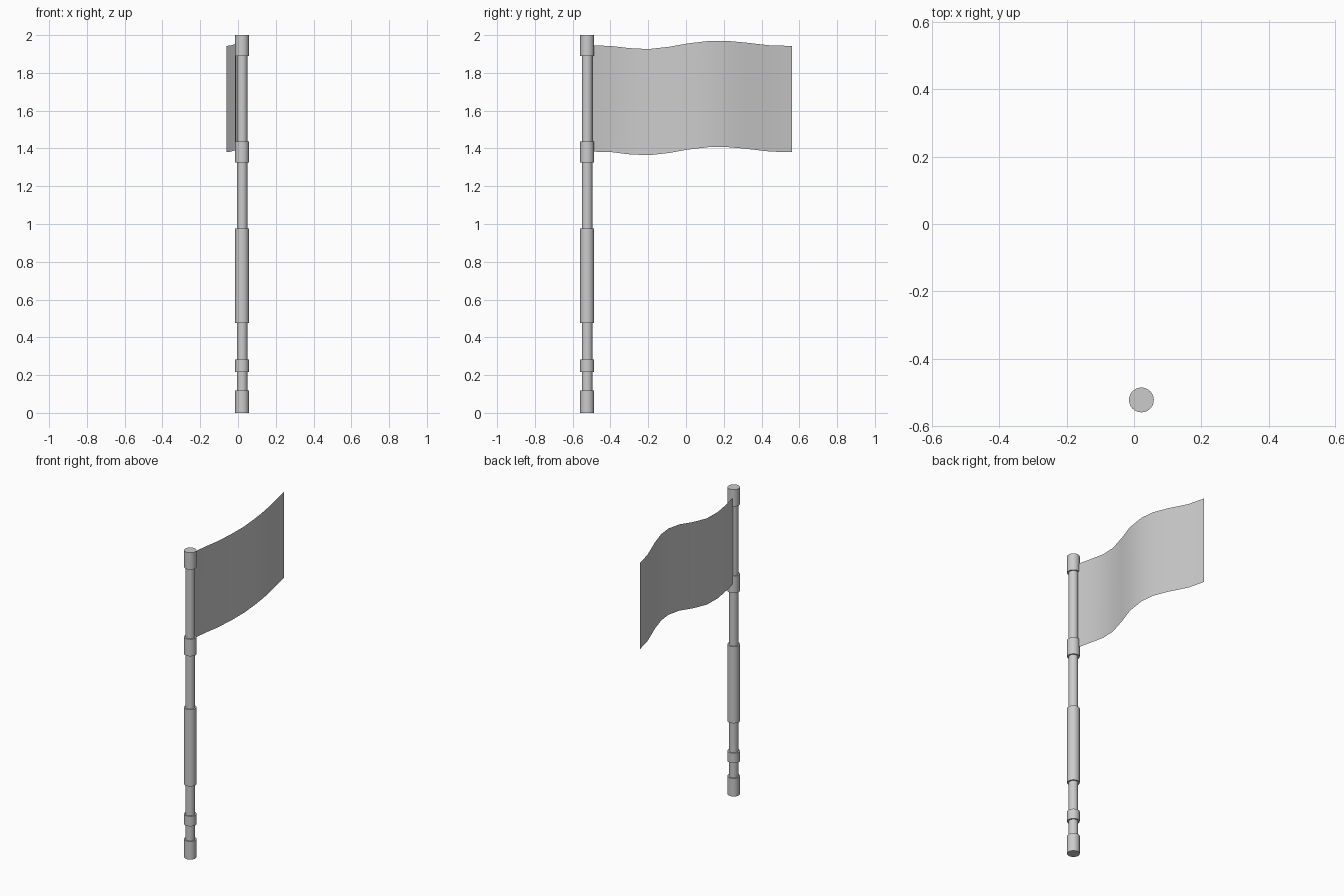
import bpy, bmesh, math

if "Cube" in bpy.data.objects:
    bpy.data.objects.remove(bpy.data.objects["Cube"])

PX, PY = 0.022, -0.523      # pole axis
R_THIN, R_THICK = 0.028, 0.037
SIDES = 24


def finish(name, bm, angle):
    mesh = bpy.data.meshes.new(name)
    bm.to_mesh(mesh)
    bm.free()
    ob = bpy.data.objects.new(name, mesh)
    bpy.context.collection.objects.link(ob)
    bpy.ops.object.select_all(action='DESELECT')
    ob.select_set(True)
    bpy.context.view_layer.objects.active = ob
    bpy.ops.object.shade_smooth_by_angle(angle=math.radians(angle))
    return ob


# Pole: stepped profile turned around its axis, thick collars on a thin shaft
collars = [(0, 0.118), (0.217, 0.282), (0.477, 0.977), (1.325, 1.436), (1.89, 2.0)]
profile = [(0, 0)]
for i, (lo, hi) in enumerate(collars):
    if i > 0:
        profile.append((R_THIN, lo))
    profile += [(R_THICK, lo), (R_THICK, hi)]
    if i < len(collars) - 1:
        profile.append((R_THIN, hi))
profile.append((0, 2.0))

bm = bmesh.new()
verts = [bm.verts.new((PX + r, PY, z)) for r, z in profile]
edges = [bm.edges.new(pair) for pair in zip(verts, verts[1:])]
bmesh.ops.spin(bm, geom=verts + edges, cent=(PX, PY, 0), axis=(0, 0, 1),
               angle=2 * math.pi, steps=SIDES)
bmesh.ops.remove_doubles(bm, verts=bm.verts, dist=1e-4)
bmesh.ops.recalc_face_normals(bm, faces=bm.faces)
finish("pole", bm, 30)

# Flag: single waving sheet, (x, y, top z) along its upper edge
FLAG_HEIGHT = 0.562
wave = [(0.008, -0.497, 1.945), (-0.012, -0.40, 1.943), (-0.017, -0.30, 1.931),
        (-0.008, -0.20, 1.926), (0.016, -0.09, 1.938), (0.039, 0.01, 1.956),
        (0.043, 0.12, 1.969), (0.032, 0.21, 1.970), (0.007, 0.31, 1.961),
        (-0.037, 0.45, 1.945), (-0.062, 0.56, 1.943)]
bm = bmesh.new()
top = [bm.verts.new(p) for p in wave]
bottom = [bm.verts.new((x, y, z - FLAG_HEIGHT)) for x, y, z in wave]
for i in range(len(wave) - 1):
    bm.faces.new((bottom[i], bottom[i + 1], top[i + 1], top[i]))
finish("flag", bm, 60)
